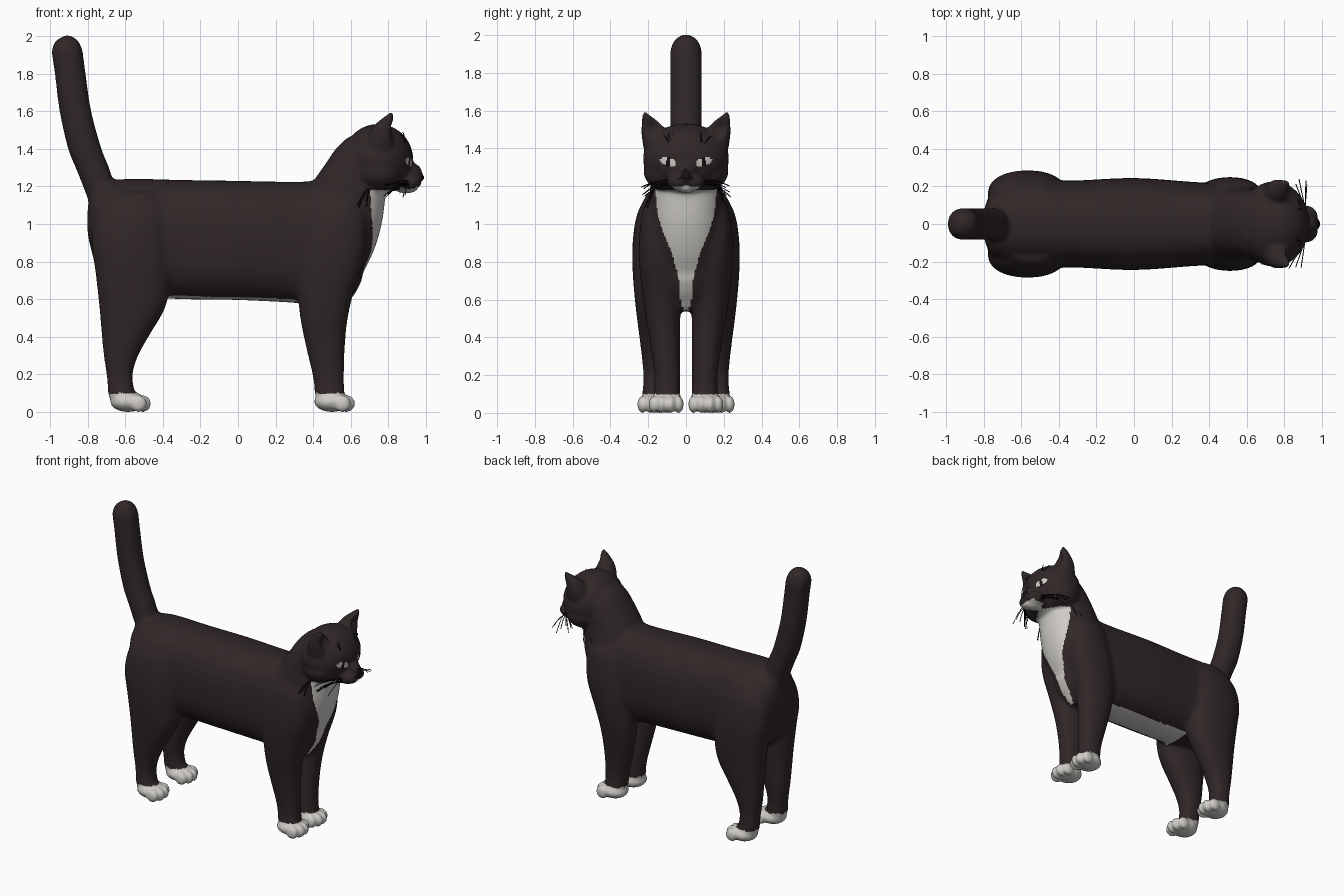
import bpy, bmesh, math, random
from mathutils import Matrix, Vector

if "Cube" in bpy.data.objects:
    bpy.data.objects.remove(bpy.data.objects["Cube"])

random.seed(4)

def material(name, rgb):
    m = bpy.data.materials.new(name)
    m.diffuse_color = (*rgb, 1)
    m.use_nodes = True
    m.node_tree.nodes["Principled BSDF"].inputs["Base Color"].default_value = m.diffuse_color
    return m

fur = material("dark fur", (0.030, 0.020, 0.020))
white = material("white fur", (0.62, 0.60, 0.57))
black = material("black", (0.006, 0.005, 0.005))

bm = bmesh.new()

def spline(keys, steps=6):
    """Catmull-Rom interpolation of section tuples."""
    out = []
    for i in range(len(keys) - 1):
        k = [keys[max(i - 1, 0)], keys[i], keys[i + 1], keys[min(i + 2, len(keys) - 1)]]
        for s in range(steps):
            t = s / steps
            out.append([0.5 * (2 * b + (c - a) * t + (2 * a - 5 * b + 4 * c - d) * t * t
                               + (3 * b - a - 3 * c + d) * t ** 3) for a, b, c, d in zip(*k)])
    return out + [list(keys[-1])]

def loft(keys, axis, power=2.2, sides=32, flip=1):
    """Closed skin over sections (position, low u, high u, low v, high v)."""
    rings = []
    for p, u0, u1, v0, v1 in spline(keys):
        ring = []
        for i in range(sides):
            a = 2 * math.pi * i / sides
            c, s = math.cos(a), math.sin(a)
            u = (u0 + u1) / 2 + (u1 - u0) / 2 * math.copysign(abs(c) ** (2 / power), c)
            v = (v0 + v1) / 2 + (v1 - v0) / 2 * math.copysign(abs(s) ** (2 / power), s)
            co = (p, u * flip, v) if axis == 'x' else (u, v * flip, p)
            ring.append(bm.verts.new(co))
        rings.append(ring)
    for r, q in zip(rings, rings[1:]):
        for i in range(sides):
            j = (i + 1) % sides
            bm.faces.new((r[i], r[j], q[j], q[i]))
    bm.faces.new(rings[0])
    bm.faces.new(rings[-1])

def ball(c, r):
    bmesh.ops.create_uvsphere(bm, u_segments=32, v_segments=20, radius=1,
                              matrix=Matrix.Translation(c) @ Matrix.Diagonal((*r, 1)))

# Torso
loft([(x, -w, w, lo, hi) for x, lo, hi, w in (
    (-.80, .95, 1.08, .06), (-.78, .86, 1.16, .13), (-.73, .72, 1.21, .19), (-.6, .62, 1.24, .225),
    (-.3, .60, 1.235, .232), (0, .595, 1.23, .245), (.3, .58, 1.225, .225), (.5, .56, 1.23, .21),
    (.6, .6, 1.2, .17), (.66, .7, 1.1, .1))], 'x', 2.5)

# Chest and neck
loft([(z, a, b, -w, w) for z, a, b, w in (
    (.54, .38, .56, .07), (.6, .36, .60, .11), (.7, .34, .645, .15), (.85, .33, .72, .19),
    (1.0, .33, .765, .2), (1.15, .37, .785, .195), (1.24, .41, .79, .185), (1.32, .465, .8, .18),
    (1.4, .52, .8, .16), (1.46, .58, .75, .1))], 'z')

# Tail
loft([(z, a, b, -w, w) for z, a, b, w in (
    (1.08, -.78, -.62, .07), (1.2, -.825, -.655, .085), (1.3, -.865, -.685, .085), (1.4, -.905, -.725, .085),
    (1.6, -.95, -.78, .085), (1.8, -.975, -.81, .085), (1.91, -.99, -.825, .083), (1.965, -.975, -.845, .065),
    (1.99, -.945, -.87, .04), (2.003, -.92, -.895, .012))], 'z')

for f in (-1, 1):
    # Front leg
    loft([(.04, .42, .56, .03, .17), (.1, .41, .565, .03, .17), (.2, .395, .565, .03, .168),
          (.35, .36, .57, .03, .187), (.5, .33, .585, .03, .213), (.65, .32, .62, .03, .235),
          (.85, .34, .68, .03, .25), (1.05, .4, .68, .05, .235), (1.15, .46, .64, .08, .19)], 'z', flip=f)
    # Hind leg
    loft([(.04, -.67, -.55, .10, .225), (.1, -.69, -.55, .095, .23), (.2, -.70, -.56, .09, .227),
          (.3, -.715, -.53, .08, .235), (.4, -.725, -.475, .07, .247), (.57, -.74, -.38, .05, .268),
          (.75, -.76, -.36, .04, .283), (.9, -.78, -.36, .04, .283), (1.05, -.75, -.37, .05, .26),
          (1.17, -.65, -.42, .09, .2)], 'z', flip=f)
    # Paws with four toes each
    for px, py in ((.50, .105), (-.585, .165)):
        ball((px, py * f, .055), (.095, .088, .055))
        for i, o in enumerate((-.066, -.024, .024, .066)):
            fwd = .078 if abs(o) < .05 else .055
            ball((px + fwd, py * f + o, .045), (.045, .027, .046))
    # Cheeks and muzzle
    ball((.745, .1 * f, 1.28), (.13, .125, .105))
    ball((.91, .04 * f, 1.225), (.068, .06, .047))
    # Ear
    loft([(1.40, .68, .83, .08, .225), (1.47, .695, .83, .095, .235), (1.52, .72, .83, .125, .235),
          (1.56, .765, .83, .17, .233), (1.58, .79, .828, .198, .23), (1.595, .808, .824, .21, .225)], 'z', flip=f)

# Skull, nose bridge, chin, nose
ball((.745, 0, 1.345), (.187, .228, .187))
ball((.88, 0, 1.275), (.1, .065, .06))
ball((.895, 0, 1.195), (.065, .055, .032))
ball((.965, 0, 1.247), (.028, .032, .022))

bmesh.ops.recalc_face_normals(bm, faces=bm.faces[:])
me = bpy.data.meshes.new("cat_body")
bm.to_mesh(me)
bm.free()
cat = bpy.data.objects.new("cat_body", me)
bpy.context.collection.objects.link(cat)

# Hollow ears with scoops cut after fusing all parts
mod = cat.modifiers.new("fuse", 'REMESH')
mod.mode = 'VOXEL'
mod.voxel_size = .01
deps = bpy.context.evaluated_depsgraph_get()
me = bpy.data.meshes.new_from_object(cat.evaluated_get(deps))
cat.modifiers.clear()
cat.data = me

# Blend the joints, keeping head and paws crisper
bm = bmesh.new()
bm.from_mesh(me)
for v in bm.verts:
    x, y, z = v.co
    d = Vector((x - .835, abs(y) - .175, (z - 1.51) * .8))
    if d.length < .05:
        v.co += Vector((-.8, -.1 * math.copysign(1, y), 0)) * (.05 - d.length)
body = [v for v in bm.verts if .13 < v.co.z < 1.9 and not (v.co.x > .6 and v.co.z > 1.15)]
for n, verts in ((3, bm.verts[:]), (14, body)):
    for _ in range(n):
        bmesh.ops.smooth_vert(bm, verts=verts, factor=.5, use_axis_x=True, use_axis_y=True, use_axis_z=True)

def bib_width(z):
    pts = ((.53, .01), (.6, .03), (.72, .04), (.85, .075), (.95, .12), (1.05, .15), (1.2, .165))
    for (a, u), (b, w) in zip(pts, pts[1:]):
        if a <= z <= b:
            return u + (w - u) * (z - a) / (b - a)
    return -1

# Colour zones: socks, bib and chin, belly patch, eyes, nose
for face in bm.faces:
    face.smooth = True
    x, y, z = face.calc_center_median()
    w, n = abs(y), face.normal
    ey, ez = w - .095, z - 1.33 - .15 * (w - .095)
    eye = x > .8 and (ey / .045) ** 2 + (ez / .022) ** 2 < 1
    sock = z < .1
    bib = x > .55 and z < 1.18 and w < bib_width(z) and (n.x > .1 or n.z < -.3)
    chin = x > .86 and z < 1.2 and n.z < 0 and w < .07
    belly = -.38 < x < .42 and z < .66 and n.z < -.6 and w < .1
    if eye:
        face.material_index = 2 if abs(ey) < .009 else 1
    elif sock or bib or chin or belly:
        face.material_index = 1
    elif x > .972 and z > 1.238:
        face.material_index = 2
bm.to_mesh(me)
bm.free()
for m in (fur, white, black):
    me.materials.append(m)

def hairs(name, strands, thickness=.0025):
    cu = bpy.data.curves.new(name, 'CURVE')
    cu.dimensions = '3D'
    cu.bevel_depth = thickness
    cu.bevel_resolution = 1
    for pts in strands:
        s = cu.splines.new('POLY')
        s.points.add(len(pts) - 1)
        for p, c in zip(s.points, pts):
            p.co = (*c, 1)
    cu.materials.append(black)
    bpy.context.collection.objects.link(bpy.data.objects.new(name, cu))

def strand(start, end, sag):
    a, b = Vector(start), Vector(end)
    return [a.lerp(b, t / 6) + Vector((0, 0, sag * 4 * t / 6 * (1 - t / 6))) for t in range(7)]

# Whiskers and brow hairs
for f, side in ((-1, "right"), (1, "left")):
    r = random.uniform
    hairs(side + "_whiskers", [strand((.91, .085 * f, 1.215 + r(-.02, .02)),
          (.84 + r(-.08, .08), (.2 + r(0, .04)) * f, 1.18 + r(-.04, .03)), .015) for _ in range(8)])
    hairs(side + "_cheek_hairs", [strand((.7, .16 * f, 1.2),
          (.63 + r(-.02, .06), (.2 + r(-.02, .02)) * f, 1.06 + r(0, .06)), .01) for _ in range(4)])
    hairs(side + "_brow_hairs", [strand((.9, .08 * f, 1.39), (.89 + r(-.03, .03), (.1 + r(-.03, .05)) * f,
          1.47 + r(-.02, .02)), .01) for _ in range(3)])
